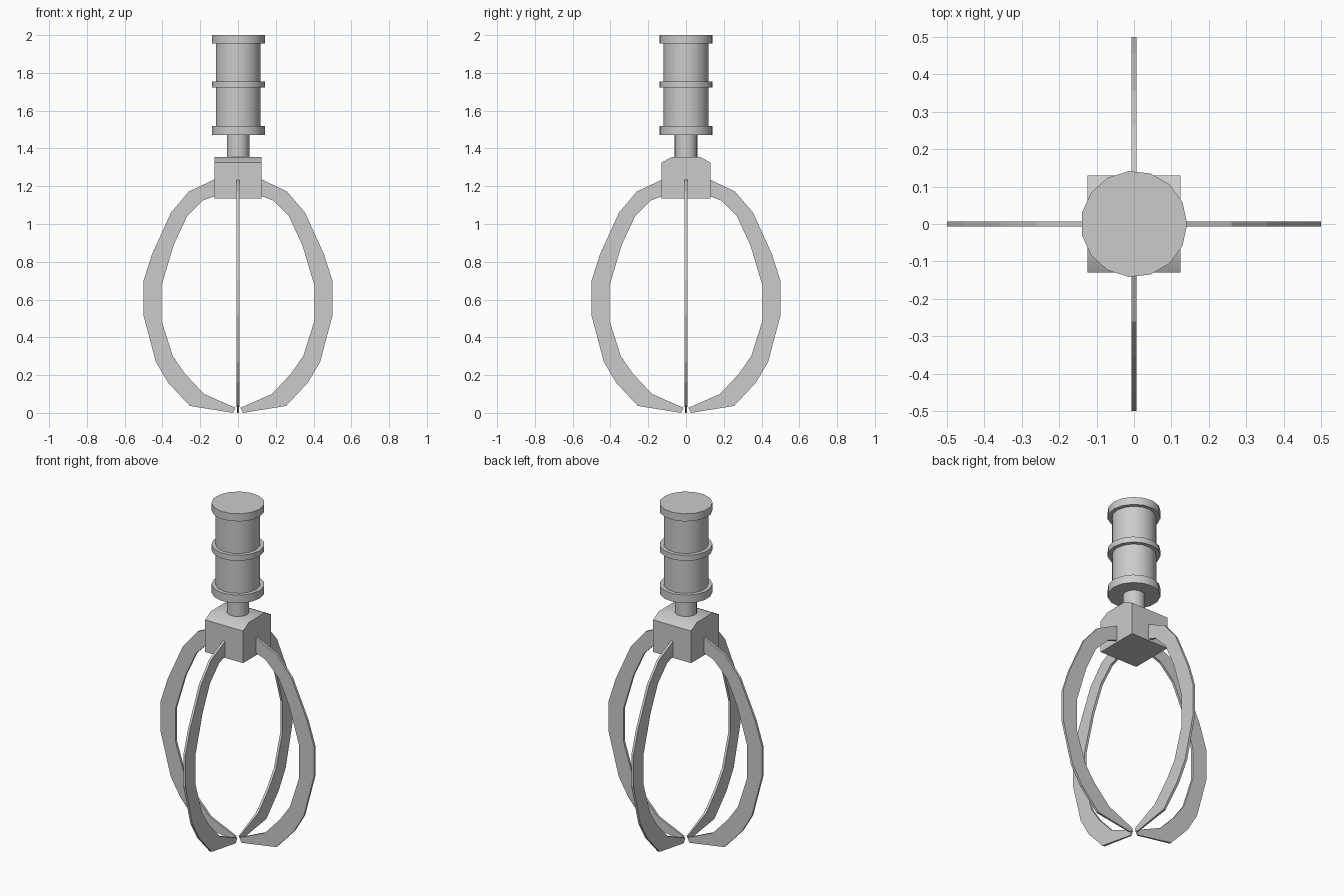
import bpy, math

if "Cube" in bpy.data.objects:
    bpy.data.objects.remove(bpy.data.objects["Cube"])

# Half-outline of one claw (x, z): outer edge down, then inner edge back up
CLAW = [(0.10, 1.245), (0.127, 1.235), (0.26, 1.172), (0.355, 1.06), (0.455, 0.84),
        (0.50, 0.70), (0.50, 0.515), (0.435, 0.27), (0.37, 0.16), (0.255, 0.037),
        (0.026, 0.0), (0.012, 0.027), (0.18, 0.10), (0.28, 0.207), (0.345, 0.30),
        (0.405, 0.488), (0.405, 0.674), (0.34, 0.89), (0.27, 1.04), (0.185, 1.125),
        (0.127, 1.146), (0.10, 1.15)]


def prism(name, front, back):
    """Solid between two matching loops of points."""
    n = len(front)
    faces = [tuple(range(n)), tuple(reversed(range(n, 2 * n)))]
    faces += [(i, i + n, (i + 1) % n + n, (i + 1) % n) for i in range(n)]
    mesh = bpy.data.meshes.new(name)
    mesh.from_pydata(front + back, [], faces)
    ob = bpy.data.objects.new(name, mesh)
    bpy.context.collection.objects.link(ob)
    # make normals point outward
    import bmesh
    bm = bmesh.new()
    bm.from_mesh(mesh)
    bmesh.ops.recalc_face_normals(bm, faces=bm.faces)
    bm.to_mesh(mesh)
    bm.free()
    return ob


def smooth(ob):
    bpy.ops.object.select_all(action='DESELECT')
    ob.select_set(True)
    bpy.context.view_layer.objects.active = ob
    bpy.ops.object.shade_smooth_by_angle(angle=math.radians(40))


def cylinder(name, r, z0, z1, sides=15):
    def ring(z):
        return [(r * math.cos(2 * math.pi * i / sides),
                 r * math.sin(2 * math.pi * i / sides), z) for i in range(sides)]
    smooth(prism(name, ring(z0), ring(z1)))


# Motor housing with three flanges, and the stem below it
cylinder("motor_body", 0.12, 1.48, 1.99)
cylinder("top_flange", 0.142, 1.955, 2.0)
cylinder("middle_ring", 0.142, 1.722, 1.755)
cylinder("bottom_flange", 0.142, 1.472, 1.52)
cylinder("stem", 0.06, 1.34, 1.48)

# Hub block with sloped top edges at front and back
hub = [(-0.13, 1.135), (0.13, 1.135), (0.13, 1.325), (0.075, 1.355),
       (-0.075, 1.355), (-0.13, 1.325)]
smooth(prism("hub_block", [(-0.124, y, z) for y, z in hub],
             [(0.124, y, z) for y, z in hub]))

# Four thin claws, narrowing at the tip
def half_thickness(x):
    return 0.004 if x < 0.05 else 0.007

claw = prism("claw_1", [(x, -half_thickness(x), z) for x, z in CLAW],
             [(x, half_thickness(x), z) for x, z in CLAW])
for i in range(1, 4):
    copy = bpy.data.objects.new(f"claw_{i + 1}", claw.data)
    copy.rotation_euler.z = i * math.pi / 2
    bpy.context.collection.objects.link(copy)
